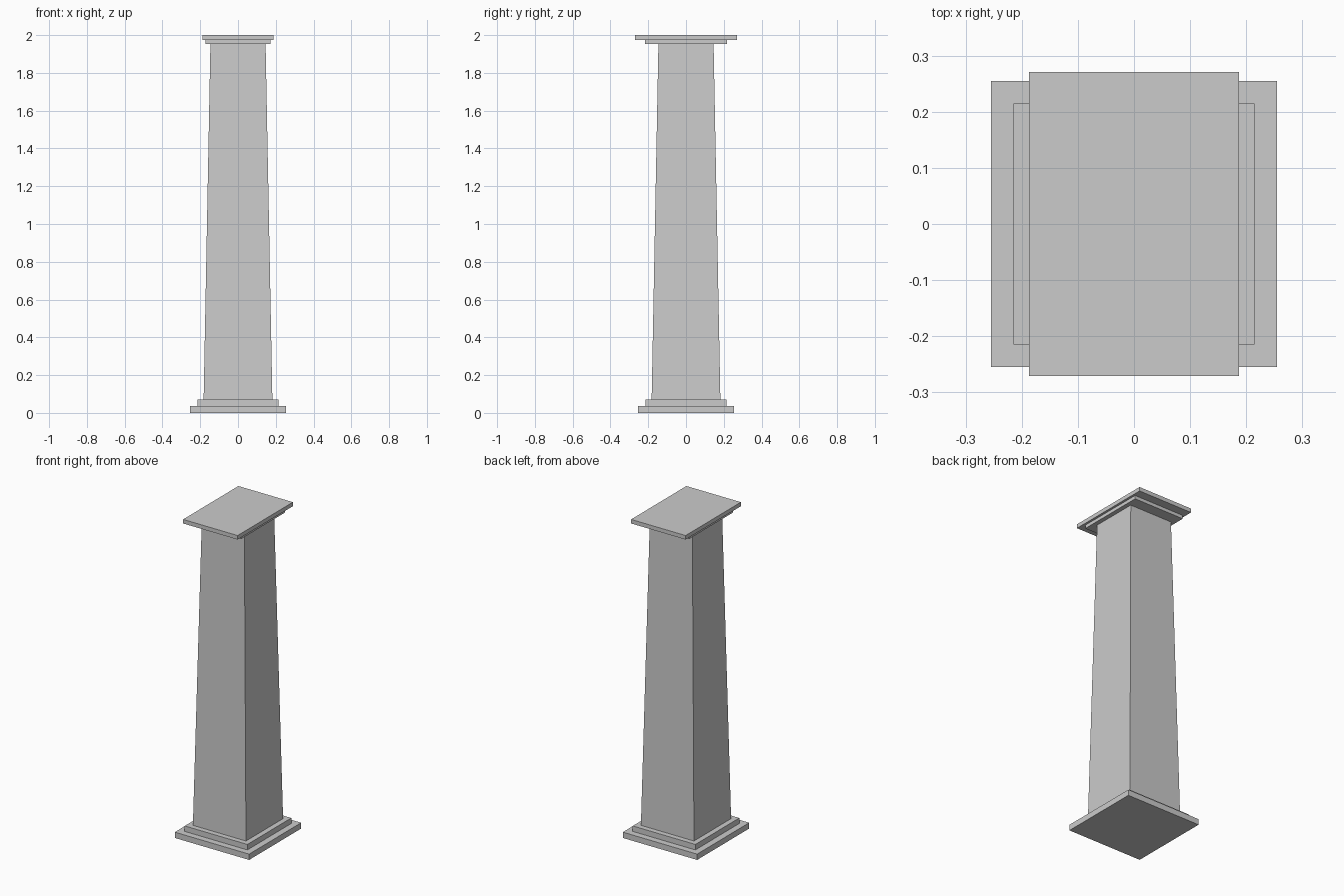
import bpy, bmesh

if "Cube" in bpy.data.objects:
    bpy.data.objects.remove(bpy.data.objects["Cube"])


def block(name, bottom, top, z0, z1):
    """Rectangular block whose half sizes (x, y) go from bottom to top."""
    bm = bmesh.new()
    bmesh.ops.create_cube(bm, size=2)
    for v in bm.verts:
        hx, hy = top if v.co.z > 0 else bottom
        v.co = (v.co.x * hx, v.co.y * hy, z1 if v.co.z > 0 else z0)
    mesh = bpy.data.meshes.new(name)
    bm.to_mesh(mesh)
    bm.free()
    obj = bpy.data.objects.new(name, mesh)
    bpy.context.collection.objects.link(obj)
    return obj


# Stepped square base
block("base_lower_step", (0.255, 0.255), (0.255, 0.255), 0, 0.036)
block("base_upper_step", (0.215, 0.215), (0.215, 0.215), 0.036, 0.07)

# Tapered shaft
block("shaft", (0.182, 0.182), (0.146, 0.146), 0.07, 1.954)

# Capital slabs, wider front to back
block("capital_lower_slab", (0.173, 0.216), (0.173, 0.216), 1.954, 1.975)
block("capital_upper_slab", (0.187, 0.271), (0.187, 0.271), 1.975, 2.0)
